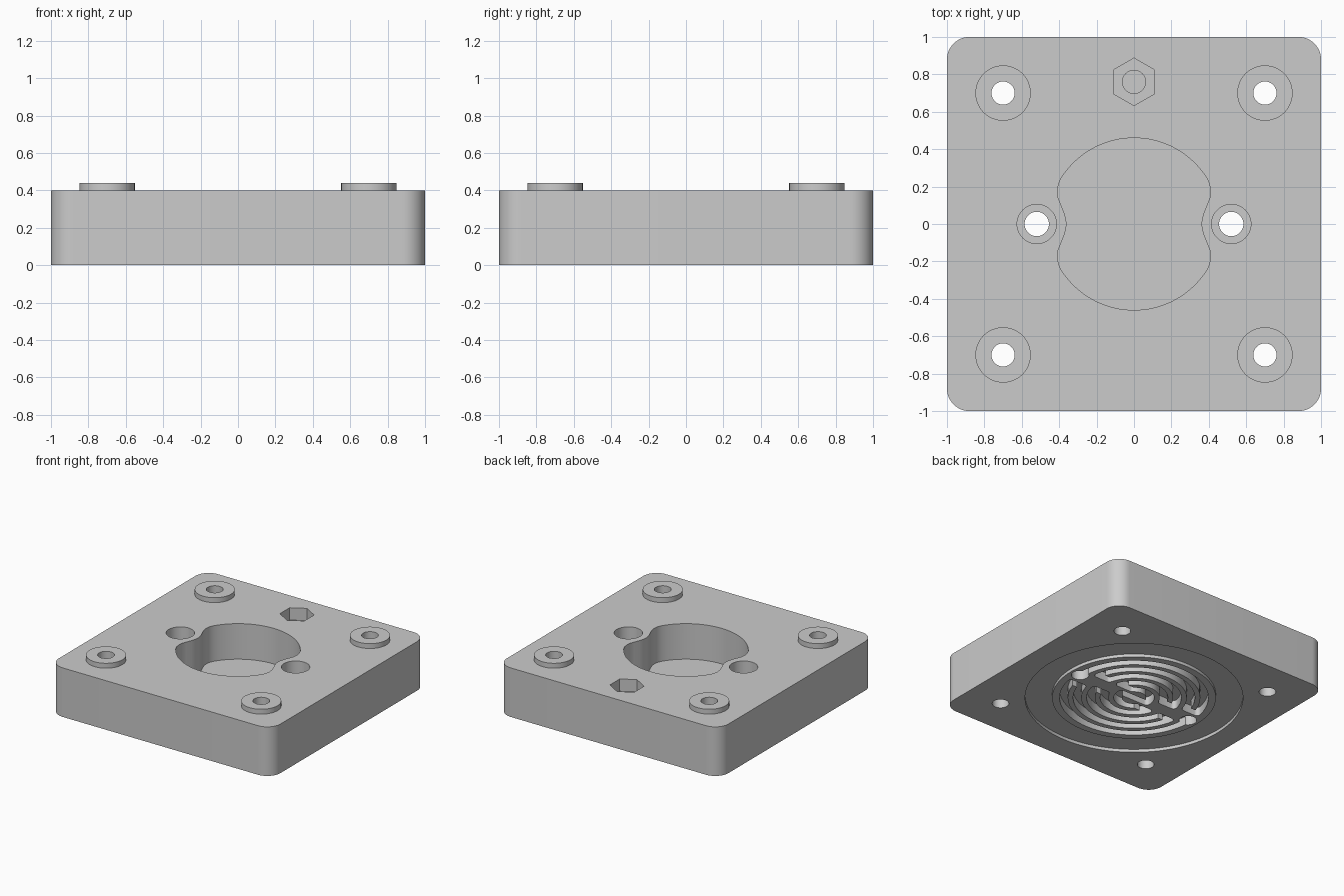
import bpy, bmesh
from math import sin, cos, pi, asin, atan2, radians

cube = bpy.data.objects.get("Cube")
if cube:
    bpy.data.objects.remove(cube, do_unlink=True)

grey = bpy.data.materials.new("machined_grey")
grey.use_nodes = True
grey.diffuse_color = (0.6, 0.6, 0.6, 1)
grey.node_tree.nodes["Principled BSDF"].inputs["Base Color"].default_value = (0.6, 0.6, 0.6, 1)


def prism(name, outline, z0, z1):
    """Extrude a closed counter-clockwise 2D outline from z0 to z1."""
    bm = bmesh.new()
    face = bm.faces.new([bm.verts.new((x, y, z0)) for x, y in outline])
    extruded = bmesh.ops.extrude_face_region(bm, geom=[face])["geom"]
    top = [v for v in extruded if isinstance(v, bmesh.types.BMVert)]
    bmesh.ops.translate(bm, verts=top, vec=(0, 0, z1 - z0))
    bmesh.ops.recalc_face_normals(bm, faces=bm.faces)
    mesh = bpy.data.meshes.new(name)
    bm.to_mesh(mesh)
    bm.free()
    mesh.materials.append(grey)
    obj = bpy.data.objects.new(name, mesh)
    bpy.context.collection.objects.link(obj)
    return obj


def arc(cx, cy, r, a0, a1, n):
    return [(cx + r * cos(a0 + (a1 - a0) * i / n), cy + r * sin(a0 + (a1 - a0) * i / n))
            for i in range(n + 1)]


def circle(cx, cy, r, n=48, start=0):
    return arc(cx, cy, r, start, start + 2 * pi, n)[:-1]


def combine(target, tool, operation="DIFFERENCE"):
    """Apply a boolean and discard the tool."""
    tool.hide_render = True
    mod = target.modifiers.new("combine", "BOOLEAN")
    mod.operation = operation
    mod.solver = "EXACT"
    mod.object = tool
    bpy.context.view_layer.objects.active = target
    bpy.ops.object.modifier_apply(modifier=mod.name)
    bpy.data.objects.remove(tool, do_unlink=True)


def cut(outline, z0, z1):
    combine(body, prism("cutter", outline, z0, z1))


def slot(path, half):
    """Outline of a round-ended slot along an open path."""
    left, right = [], []
    for i, (x, y) in enumerate(path):
        ax, ay = path[max(i - 1, 0)]
        bx, by = path[min(i + 1, len(path) - 1)]
        t = atan2(by - ay, bx - ax)
        left.append((x - half * sin(t), y + half * cos(t)))
        right.append((x + half * sin(t), y - half * cos(t)))
        if i == 0:
            t_start = t
    end_cap = arc(*path[-1], half, t - pi / 2, t + pi / 2, 10)[1:-1]
    start_cap = arc(*path[0], half, t_start + pi / 2, t_start + 3 * pi / 2, 10)[1:-1]
    return right + end_cap + left[::-1] + start_cap


TOP = 0.4
CORNERS = [(x, y) for x in (-0.7, 0.7) for y in (-0.7, 0.7)]

# Block with rounded corners
R = 0.12
outline = []
for i, (sx, sy) in enumerate([(1, 1), (-1, 1), (-1, -1), (1, -1)]):
    outline += arc(sx * (1 - R), sy * (1 - R), R, i * pi / 2, (i + 1) * pi / 2, 12)
body = prism("cooler_block", outline, 0, TOP)

# Raised bosses with through holes
for x, y in CORNERS:
    combine(body, prism("boss", circle(x, y, 0.148), TOP - 0.05, TOP + 0.04), "UNION")
for x, y in CORNERS:
    cut(circle(x, y, 0.062), -0.1, 0.6)

# Large top pocket, waisted beside the ports
quarter = [(0.361, 0), (0.364, 0.03), (0.375, 0.065), (0.392, 0.105), (0.405, 0.14),
           (0.409, 0.18), (0.403, 0.215), (0.387, 0.25)]
quarter += arc(0, 0, 0.46, radians(37), pi / 2, 16)
half = quarter + [(-x, y) for x, y in quarter[-2::-1]]
cut(half + [(x, -y) for x, y in half[-2:0:-1]], 0.11, 0.6)

# Hexagonal nut recess with blind hole
cut(circle(0, 0.76, 0.127, 6, pi / 2), TOP - 0.1, 0.6)
cut(circle(0, 0.76, 0.062), 0.12, 0.6)

# Gasket groove on the underside
groove = prism("groove", circle(0, 0, 0.805, 96), -0.1, 0.025)
combine(groove, prism("island", circle(0, 0, 0.605, 96), -0.2, 0.2))
combine(body, groove)

# Serpentine channel: nested half rings joined by short links, turned half a circle for the twin
RADII = [0.52, 0.42, 0.32, 0.22, 0.12]
link_y = [0.12, 0.085, 0.085, 0.085]
DEPTH, HALF = 0.07, 0.03
paths = [[(-0.12, 0), (0.12, 0)]]
for turn in (1, -1):
    for i, r in enumerate(RADII):
        before = asin(link_y[i - 1] / r) if i else 0
        after = asin(link_y[i] / r) if i < len(link_y) else 0
        right, left = (before, after) if i % 2 == 0 else (after, before)
        ring = arc(0, 0, r, right, pi - left, 32)
        paths.append([(turn * x, turn * y) for x, y in ring])
        if i < len(link_y):
            side = -turn if i % 2 == 0 else turn
            ends = [side * q * cos(asin(link_y[i] / q)) for q in (r, RADII[i + 1])]
            paths.append([(x, turn * link_y[i]) for x in ends])
for path in paths:
    cut(slot(path, HALF), -0.1, DEPTH)

# Threaded ports: wide bore above, narrow bore through
for x in (-0.52, 0.52):
    cut(circle(x, 0, 0.105), 0.15, 0.6)
    cut(circle(x, 0, 0.065), -0.1, 0.6)

bpy.ops.object.select_all(action="DESELECT")
body.select_set(True)
bpy.context.view_layer.objects.active = body
bpy.ops.object.shade_smooth_by_angle(angle=radians(30))
